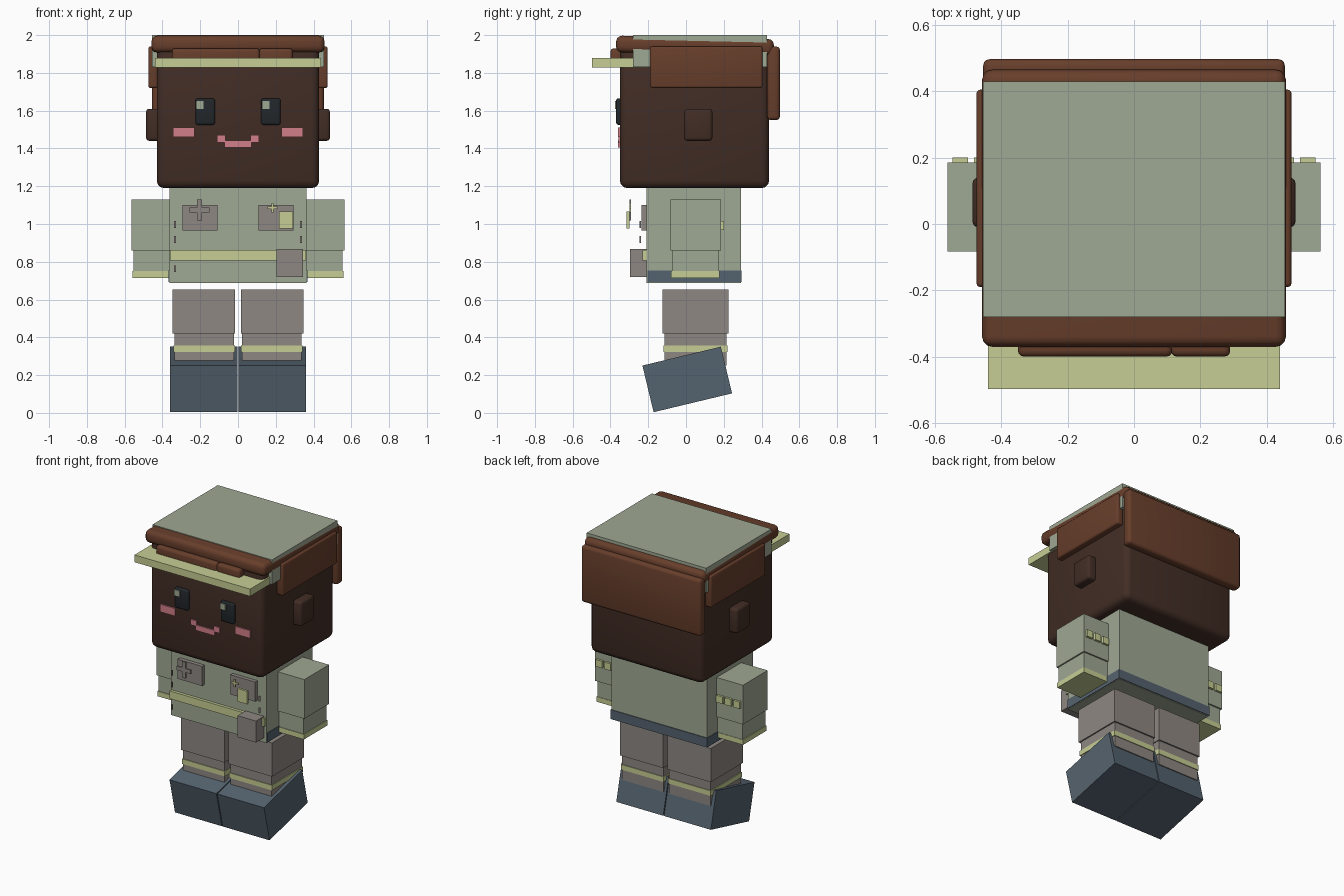
import bpy, bmesh, math
from mathutils import Matrix, Vector

cube = bpy.data.objects.get("Cube")
if cube:
    bpy.data.objects.remove(cube, do_unlink=True)


def material(name, hex_code):
    """Flat material from an sRGB hex code, stored as linear."""
    srgb = [int(hex_code[i:i + 2], 16) / 255 for i in (0, 2, 4)]
    colour = [c / 12.92 if c < 0.04 else ((c + 0.055) / 1.055) ** 2.4 for c in srgb] + [1]
    m = bpy.data.materials.new(name)
    m.use_nodes = True
    m.diffuse_color = colour
    m.node_tree.nodes["Principled BSDF"].inputs["Base Color"].default_value = colour
    return m


sage = material("sage cloth", "9FA893")
lime = material("pale lime trim", "C6CE94")
skin = material("dark skin", "422D25")
hair = material("brown hair", "673E2B")
grey = material("warm grey cloth", "8E8782")
navy = material("slate boots", "55636F")
pink = material("pink blush", "D17F89")
black = material("eye black", "22272B")


def box(name, mat, x, y, z, bevel=0, tilt=0):
    """Box between x, y and z ranges, optionally rounded and tilted about x."""
    lo, hi = Vector((x[0], y[0], z[0])), Vector((x[1], y[1], z[1]))
    bm = bmesh.new()
    bmesh.ops.create_cube(bm, size=1, matrix=Matrix.Diagonal((*(hi - lo), 1)))
    if bevel:
        bmesh.ops.bevel(bm, geom=bm.edges[:], offset=bevel, segments=3,
                        profile=0.5, affect='EDGES')
    mesh = bpy.data.meshes.new(name)
    bm.to_mesh(mesh)
    bm.free()
    mesh.materials.append(mat)
    ob = bpy.data.objects.new(name, mesh)
    ob.location = (lo + hi) / 2
    ob.rotation_euler.x = math.radians(tilt)
    bpy.context.collection.objects.link(ob)
    if bevel:
        bpy.ops.object.select_all(action='DESELECT')
        ob.select_set(True)
        bpy.context.view_layer.objects.active = ob
        bpy.ops.object.shade_smooth_by_angle(angle=math.radians(35))
    return ob


def pair(name, mat, x, y, z, **kw):
    """The same box on the left (+x) and the right (-x)."""
    box("left_" + name, mat, x, y, z, **kw)
    box("right_" + name, mat, (-x[1], -x[0]), y, z, **kw)


# Head and ears
box("head", skin, (-0.43, 0.43), (-0.35, 0.44), (1.19, 1.96), bevel=0.04)
pair("ear", skin, (0.40, 0.487), (-0.01, 0.14), (1.44, 1.61), bevel=0.018)

# Face
pair("eye", black, (0.122, 0.225), (-0.37, -0.34), (1.525, 1.665), bevel=0.012)
for side, x in (("left", 0.126), ("right", -0.222)):
    box(side + "_eye_glint", sage, (x, x + 0.04), (-0.377, -0.368), (1.61, 1.652))
pair("cheek", pink, (0.23, 0.343), (-0.359, -0.35), (1.46, 1.512))
box("mouth", pink, (-0.072, 0.072), (-0.359, -0.35), (1.405, 1.442))
pair("mouth_corner", pink, (0.066, 0.11), (-0.358, -0.35), (1.432, 1.47))

# Hair
box("hair_top", hair, (-0.458, 0.458), (-0.37, 0.465), (1.9, 1.988), bevel=0.03, tilt=-1.3)
box("hair_back", hair, (-0.455, 0.455), (0.43, 0.497), (1.55, 1.94), bevel=0.02)
pair("hair_side", hair, (0.425, 0.475), (-0.19, 0.405), (1.72, 1.94), bevel=0.012)
box("wide_fringe", hair, (-0.35, 0.115), (-0.4, -0.33), (1.83, 1.93), bevel=0.018)
box("narrow_fringe", hair, (0.112, 0.29), (-0.4, -0.33), (1.83, 1.93), bevel=0.018)

# Cap
box("cap_crown", sage, (-0.455, 0.455), (-0.28, 0.43), (1.83, 2.0))
box("cap_brim", lime, (-0.44, 0.44), (-0.497, -0.2), (1.828, 1.878))

# Jacket
box("torso", sage, (-0.363, 0.363), (-0.21, 0.29), (0.688, 1.2))
box("jacket_hem", navy, (-0.368, 0.368), (-0.205, 0.295), (0.692, 0.755))
box("waist_stripe", lime, (-0.36, 0.36), (-0.23, -0.2), (0.808, 0.862))
pair("chest_pocket", grey, (0.108, 0.295), (-0.236, -0.2), (0.965, 1.1))
box("belt_pouch", grey, (0.205, 0.345), (-0.297, -0.2), (0.72, 0.868))
for i, z in enumerate((0.745, 0.9, 0.98)):
    pair(f"stitch_{i}", grey, (0.329, 0.338), (-0.246, -0.239), (z, z + 0.036))

# Chest badges
box("badge_cross_upright", grey, (-0.216, -0.19), (-0.3, -0.29), (1.018, 1.13))
box("badge_cross_bar", grey, (-0.257, -0.15), (-0.3, -0.29), (1.06, 1.087))
box("small_cross_upright", lime, (0.177, 0.189), (-0.3, -0.29), (1.06, 1.112))
box("small_cross_bar", lime, (0.157, 0.209), (-0.3, -0.29), (1.08, 1.092))
box("badge_tag", lime, (0.217, 0.29), (-0.315, -0.3), (0.975, 1.065))

# Arms
pair("sleeve", sage, (0.36, 0.563), (-0.083, 0.185), (0.86, 1.13))
pair("forearm", sage, (0.362, 0.553), (-0.075, 0.175), (0.74, 0.862))
pair("sleeve_cuff", lime, (0.362, 0.558), (-0.08, 0.178), (0.715, 0.75))
for i in range(3):
    x = 0.37 + i * 0.065
    pair(f"sleeve_button_{i}", lime, (x, x + 0.048), (0.18, 0.2), (0.968, 1.016))

# Legs
pair("thigh", grey, (0.016, 0.346), (-0.125, 0.225), (0.42, 0.652))
pair("shin", grey, (0.022, 0.337), (-0.115, 0.215), (0.25, 0.422))
pair("trouser_cuff", lime, (0.017, 0.342), (-0.12, 0.22), (0.322, 0.357))

# Boots
pair("boot", navy, (0.003, 0.36), (-0.207, 0.22), (0.05, 0.304), tilt=13.5)
